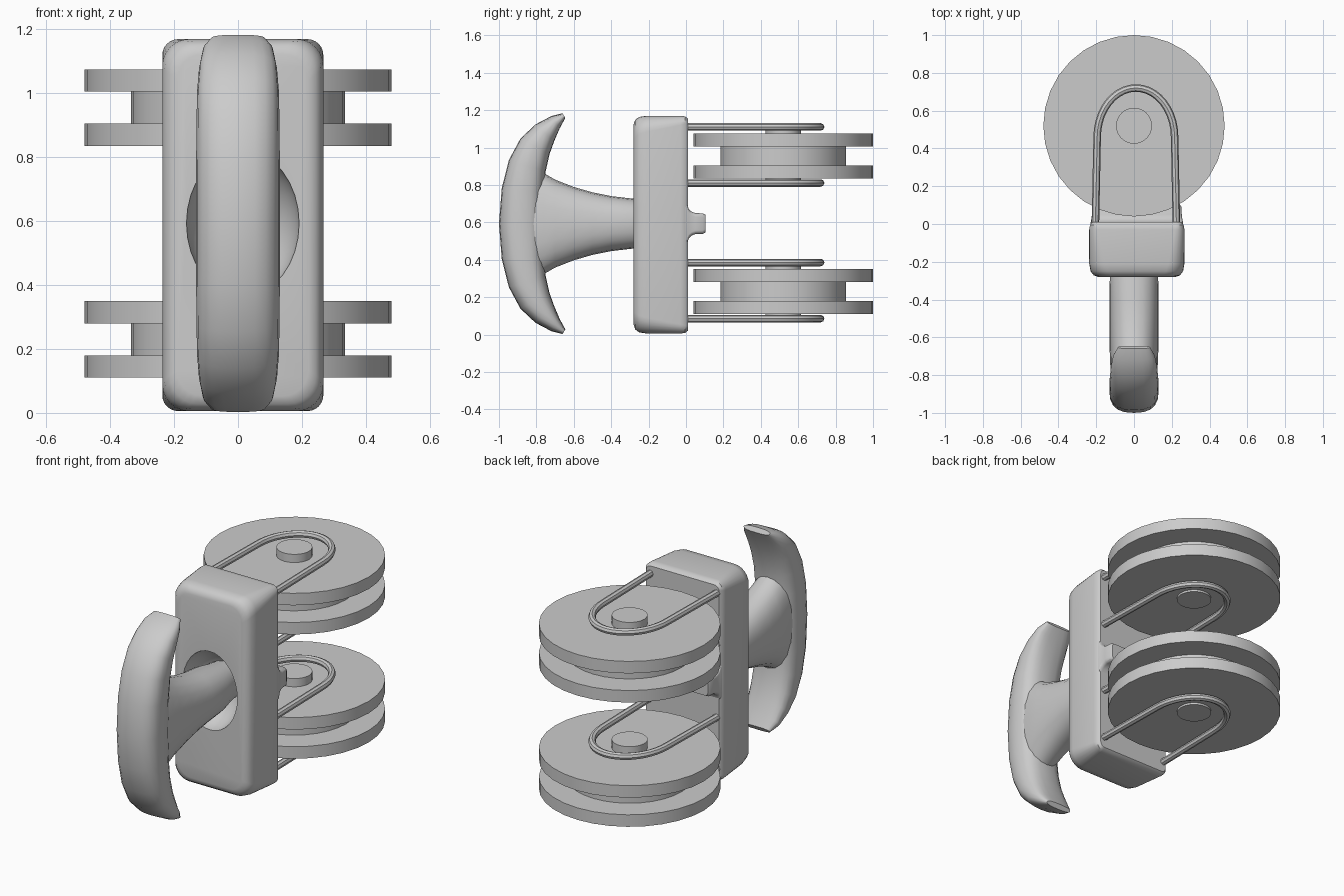
import bpy, bmesh
from math import sin, cos, pi, copysign

if "Cube" in bpy.data.objects:
    bpy.data.objects.remove(bpy.data.objects["Cube"])

MID = 0.593  # height of the mirror plane between the two pulleys


def finish(ob, angle=35):
    bpy.ops.object.select_all(action='DESELECT')
    ob.select_set(True)
    bpy.context.view_layer.objects.active = ob
    bpy.ops.object.shade_smooth_by_angle(angle=angle * pi / 180)
    return ob


def loft(name, rings):
    """Skin closed rings of points and cap both ends."""
    bm = bmesh.new()
    loops = [[bm.verts.new(p) for p in r] for r in rings]
    n = len(loops[0])
    for a, b in zip(loops, loops[1:]):
        for i in range(n):
            bm.faces.new((a[i], a[(i + 1) % n], b[(i + 1) % n], b[i]))
    bm.faces.new(loops[0][::-1])
    bm.faces.new(loops[-1])
    bmesh.ops.recalc_face_normals(bm, faces=bm.faces)
    me = bpy.data.meshes.new(name)
    bm.to_mesh(me)
    bm.free()
    ob = bpy.data.objects.new(name, me)
    bpy.context.collection.objects.link(ob)
    return ob


def oval(n, power):
    """Unit superellipse."""
    return [tuple(copysign(abs(f(2 * pi * i / n)) ** (2 / power), f(2 * pi * i / n))
                  for f in (cos, sin)) for i in range(n)]


def rounded_rect(y, hx, hz, r, cx=0.015, cz=0.5875, seg=6):
    pts = []
    for k, (sx, sz) in enumerate(((1, 1), (-1, 1), (-1, -1), (1, -1))):
        for i in range(seg + 1):
            a = (k + i / seg) * pi / 2
            pts.append((cx + sx * (hx - r) + r * cos(a), y, cz + sz * (hz - r) + r * sin(a)))
    return pts


# Curved grip: outer and inner profile points of the upper half, with half width
half = [((-1.0, 0.0), (-.76, 0.0), .131), ((-.985, .19), (-.76, .17), .131),
        ((-.947, .34), (-.75, .28), .13), ((-.885, .455), (-.73, .37), .128),
        ((-.805, .53), (-.705, .44), .122), ((-.72, .575), (-.675, .51), .11),
        ((-.66, .59), (-.645, .565), .085)]


def grip_ring(outer, inner, w, s):
    return [(w * u, (outer[0] + inner[0]) / 2 - v * (inner[0] - outer[0]) / 2,
             MID + s * ((outer[1] + inner[1]) / 2 - v * (inner[1] - outer[1]) / 2))
            for u, v in oval(20, 2.6)]


rings = [grip_ring(*h, -1) for h in half[:0:-1]] + [grip_ring(*h, 1) for h in half]
finish(loft("grip", rings), 50)

# Flared stem running from the grip into the block
stem = [(-.84, .115, .31), (-.76, .125, .27), (-.70, .128, .235), (-.60, .13, .196),
        (-.50, .13, .167), (-.40, .13, .147), (-.28, .128, .133), (-.2, .11, .118),
        (-.05, .09, .10)]
finish(loft("stem", [[(rx * u, y, MID + rz * v) for u, v in oval(20, 2.3)]
                     for y, rx, rz in stem]))

# Rounded block, softer at the front than at the back
sections = [(-.28, .205, .535, .08), (-.272, .228, .56, .09), (-.25, .245, .576, .09),
            (-.21, .252, .582, .085), (-.03, .252, .582, .05), (-.005, .248, .579, .04),
            (.01, .235, .567, .03)]
block = loft("block", [rounded_rect(*s) for s in sections])

# Recess in the block around the stem
bpy.ops.mesh.primitive_uv_sphere_add(segments=32, ring_count=16, location=(.015, -.3, MID))
cutter = bpy.context.object
cutter.name = "recess_cutter"
cutter.scale = (.178, .2, .23)
cutter.hide_render = True
bpy.context.view_layer.update()
mod = block.modifiers.new("recess", 'BOOLEAN')
mod.object = cutter
mod.solver = 'EXACT'
bpy.context.view_layer.objects.active = block
bpy.ops.object.modifier_apply(modifier=mod.name)
bpy.data.objects.remove(cutter)
finish(block)

# Flared ridge across the back of the block
ridge = [(-.02, .245, .12), (.008, .245, .10), (.015, .243, .078), (.03, .24, .064),
         (.05, .238, .056), (.09, .236, .055), (.103, .228, .048)]
finish(loft("back_ridge", [rounded_rect(y, hx, hz, .02, cz=MID) for y, hx, hz in ridge]))


# Pulley wheels, axles and wire loops
def turned(name, profile, n=32):
    ring = [(r, z) for r, z in profile]
    return finish(loft(name, [[(r * cos(2 * pi * i / n), .52 + r * sin(2 * pi * i / n), z)
                               for i in range(n)] for r, z in ring]), 30)


def wire(name, z):
    cu = bpy.data.curves.new(name, 'CURVE')
    cu.dimensions = '3D'
    cu.bevel_depth = .02
    cu.bevel_resolution = 2
    cu.use_fill_caps = True
    pts = [(.215, -.03)] + [(.205 * cos(pi * i / 20), .46 + .26 * sin(pi * i / 20))
                            for i in range(21)] + [(-.215, -.03)]
    sp = cu.splines.new('POLY')
    sp.points.add(len(pts) - 1)
    for p, (x, y) in zip(sp.points, pts):
        p.co = (x + .01, y, z, 1)
    ob = bpy.data.objects.new(name, cu)
    bpy.context.collection.objects.link(ob)
    bpy.ops.object.select_all(action='DESELECT')
    ob.select_set(True)
    bpy.context.view_layer.objects.active = ob
    bpy.ops.object.convert(target='MESH')
    finish(bpy.context.object)


for side, z in (("lower", .23), ("upper", .955)):
    turned(side + "_wheel", [(.48, z - .12), (.48, z - .05), (.335, z - .05),
                             (.335, z + .05), (.48, z + .05), (.48, z + .12)])
    turned(side + "_axle", [(.095, z - .132), (.095, z + .168)])
    wire(side + "_wire_bottom", z - .145)
    wire(side + "_wire_top", z + .155)
